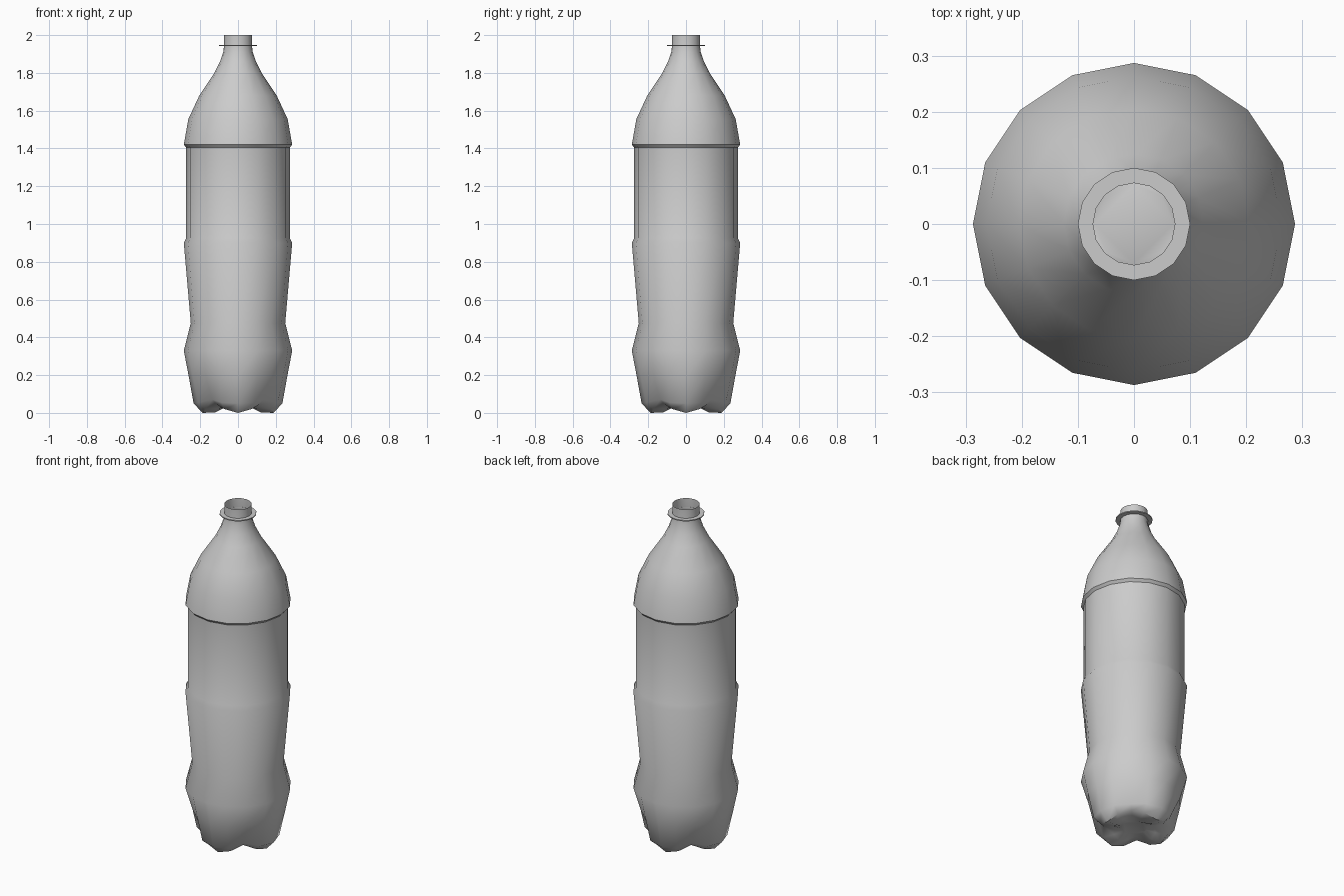
import bpy, bmesh, math

if "Cube" in bpy.data.objects:
    bpy.data.objects.remove(bpy.data.objects["Cube"])

SIDES = 16


def lathe(name, rings, cap_start=False, closed=False, angle=40):
    """Skin rings of (radius, z); each entry may be a function of the side index."""
    bm = bmesh.new()
    loops = []
    for ring in rings:
        loop = []
        for i in range(SIDES):
            r, z = ring(i) if callable(ring) else ring
            a = 2 * math.pi * i / SIDES
            loop.append(bm.verts.new((r * math.cos(a), r * math.sin(a), z)))
        loops.append(loop)
    pairs = list(zip(loops, loops[1:]))
    if closed:
        pairs.append((loops[-1], loops[0]))
    for lo, hi in pairs:
        for i in range(SIDES):
            j = (i + 1) % SIDES
            bm.faces.new((lo[i], lo[j], hi[j], hi[i]))
    if cap_start:
        bm.faces.new(loops[0][::-1])
    me = bpy.data.meshes.new(name)
    bm.to_mesh(me)
    bm.free()
    ob = bpy.data.objects.new(name, me)
    bpy.context.collection.objects.link(ob)
    bpy.ops.object.select_all(action='DESELECT')
    ob.select_set(True)
    bpy.context.view_layer.objects.active = ob
    bpy.ops.object.shade_smooth_by_angle(angle=math.radians(angle))
    return ob


def foot_ring(foot, flank, groove):
    """Ring repeating four feet: foot centre, foot flank, groove between feet."""
    return lambda i: (foot, flank, groove, flank)[i % 4]


# bottle body: underside, four-footed base, waist, label panel, shoulder and neck
lathe("bottle_body", [
    (0.07, 0.03),
    foot_ring((0.12, 0.003), (0.12, 0.022), (0.11, 0.04)),
    foot_ring((0.187, 0.0), (0.187, 0.02), (0.16, 0.045)),
    foot_ring((0.235, 0.05), (0.228, 0.055), (0.19, 0.07)),
    foot_ring((0.262, 0.2), (0.26, 0.2), (0.248, 0.2)),
    (0.287, 0.33),
    (0.25, 0.475),
    (0.287, 0.90),
    (0.274, 0.925),
    (0.274, 1.405),
    (0.287, 1.42),
    (0.263, 1.555),
    (0.205, 1.68),
    (0.125, 1.80),
    (0.095, 1.86),
    (0.078, 1.91),
    (0.074, 1.945),
    (0.074, 2.0),
], cap_start=True)

# thin support ring around the neck
lathe("neck_ring", [(0.073, 1.942), (0.1, 1.942), (0.1, 1.948), (0.073, 1.948)], closed=True)
